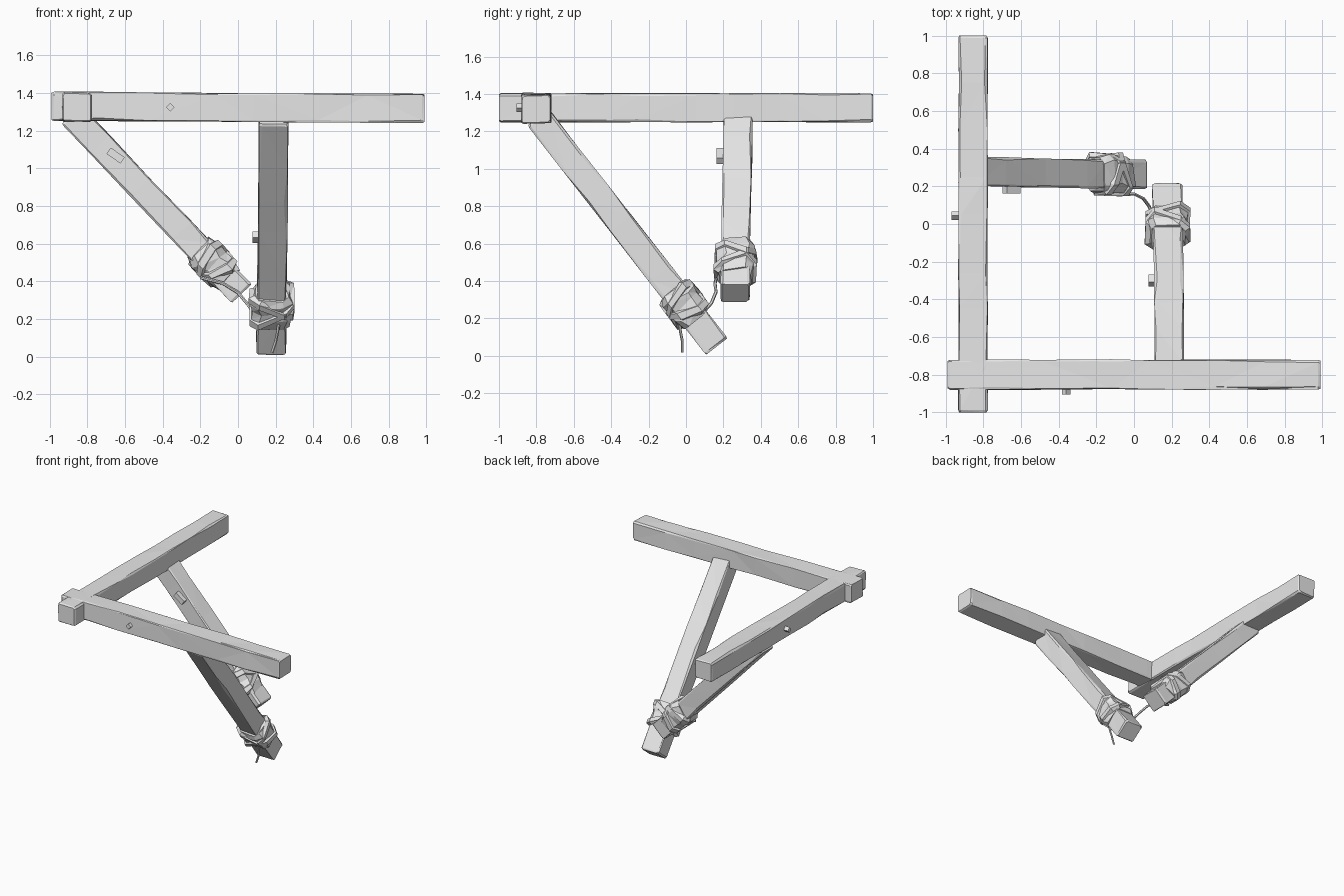
import bpy, bmesh, random
from math import cos, sin, pi, radians
from mathutils import Vector, Matrix

random.seed(7)
if "Cube" in bpy.data.objects:
    bpy.data.objects.remove(bpy.data.objects["Cube"], do_unlink=True)

grey = bpy.data.materials.new("plain_grey")
grey.use_nodes = True
grey.diffuse_color = (0.8, 0.8, 0.8, 1)
grey.node_tree.nodes["Principled BSDF"].inputs["Base Color"].default_value = (0.8, 0.8, 0.8, 1)


def jit(a):
    return random.uniform(-a, a)


def finish(name, bm):
    bmesh.ops.recalc_face_normals(bm, faces=bm.faces)
    mesh = bpy.data.meshes.new(name)
    bm.to_mesh(mesh)
    bm.free()
    mesh.materials.append(grey)
    obj = bpy.data.objects.new(name, mesh)
    bpy.context.collection.objects.link(obj)
    return obj


def loft(name, rings, closed=False):
    """Skin a list of point rings into a faceted solid."""
    bm = bmesh.new()
    loops = [[bm.verts.new(p) for p in ring] for ring in rings]
    n = len(loops[0])
    pairs = list(zip(loops, loops[1:])) + ([(loops[-1], loops[0])] if closed else [])
    for a, b in pairs:
        for i in range(n):
            j = (i + 1) % n
            bm.faces.new((a[i], a[j], b[j], b[i]))
    if not closed:
        bm.faces.new(loops[0])
        bm.faces.new(loops[-1])
    bmesh.ops.triangulate(bm, faces=bm.faces)
    return finish(name, bm)


def section(w, h, cmin, cmax, wobble):
    """Rectangle with unevenly chipped corners."""
    pts = []
    for sx, sy in ((1, 1), (-1, 1), (-1, -1), (1, -1)):
        c, d = random.uniform(cmin, cmax), random.uniform(cmin, cmax)
        pair = [(sx * w, sy * (h - c)), (sx * (w - d), sy * h)]
        pts += pair if sx * sy > 0 else pair[::-1]
    return [(a + jit(wobble), b + jit(wobble)) for a, b in pts]


def frame(start, end, side):
    axis = (end - start).normalized()
    side = Vector(side)
    return axis, side, axis.cross(side)


def beam(name, start, end, side, w, h, cuts):
    """Rough-hewn timber with irregular facets along its length."""
    start, end = Vector(start), Vector(end)
    axis, u, v = frame(start, end, side)
    length = (end - start).length
    stops = [0, 0.012] + [(i + jit(0.25)) / cuts * length for i in range(1, cuts)]
    stops += [length - 0.012, length]
    rings = []
    for t in stops:
        shrink = 0.005 if t in (0, length) else 0
        sec = section(w - shrink, h - shrink, 0.003, 0.017, 0.003)
        rings.append([start + axis * t + u * a + v * b for a, b in sec])
    return loft(name, rings)


def lashing(name, start, end, side, lo, hi, w, h):
    """Lumpy wrapped sleeve with two crossing bands."""
    start, end = Vector(start), Vector(end)
    axis, u, v = frame(start, end, side)
    rings = []
    for k, s in enumerate((0.84, 0.98, 0.94, 1.02, 0.84)):
        mid = start + axis * (lo + (hi - lo) * k / 4)
        sec = section(w * s, h * s, 0.025, 0.045, 0.006)
        rings.append([mid + u * a + v * b + axis * jit(0.015) for a, b in sec])
    loft(name, rings)
    for label, tilt in (("band_a", 0.55), ("band_b", -0.5)):
        mid = start + axis * (lo + hi) / 2
        rings = []
        for a, b in section(w, h, 0.035, 0.05, 0.004):
            half = 0.03 + jit(0.008)
            grow = 1.08 + jit(0.05)
            rings.append([mid + (u * a + v * b) * k + axis * (tilt * (a + b * 0.6) + z)
                          for k, z in ((0.85, -half), (grow, -half * 0.6),
                                       (grow, half * 0.6), (0.85, half))])
        loft(name + "_" + label, rings, closed=True)


def rope(name, points, radius):
    pts = [Vector(p) for p in points]
    rings = []
    for i, p in enumerate(pts):
        d = pts[min(i + 1, len(pts) - 1)] - pts[max(i - 1, 0)]
        u = d.orthogonal().normalized() if i == 0 else (u - d * (u.dot(d) / d.dot(d))).normalized()
        v = d.normalized().cross(u)
        rings.append([p + (u * cos(k * pi / 3) + v * sin(k * pi / 3)) * radius for k in range(6)])
    return loft(name, rings)


def peg(name, centre, size, axis, angle):
    bm = bmesh.new()
    bmesh.ops.create_cube(bm, size=1)
    bmesh.ops.scale(bm, vec=size, verts=bm.verts)
    bmesh.ops.rotate(bm, matrix=Matrix.Rotation(radians(angle), 3, axis), verts=bm.verts)
    bmesh.ops.translate(bm, vec=centre, verts=bm.verts)
    return finish(name, bm)


# Two horizontal timbers crossing at the corner
beam("front_beam", (-0.99, -0.80, 1.33), (0.99, -0.80, 1.318), (0, 1, 0), 0.079, 0.076, 7)
beam("side_beam", (-0.855, -1, 1.326), (-0.855, 1, 1.326), (1, 0, 0), 0.077, 0.077, 8)

# Sloping braces running down from each timber
side_low, side_high = (0.02, 0.262, 0.335), (-0.885, 0.28, 1.285)
front_low, front_high = (0.177, 0.165, 0.05), (0.19, -0.79, 1.275)
beam("side_brace", side_low, side_high, (0, 1, 0), 0.077, 0.071, 5)
beam("front_brace", front_low, front_high, (1, 0, 0), 0.078, 0.071, 6)

# Lashings near the feet of the braces
lashing("side_lashing", side_low, side_high, (0, 1, 0), 0.11, 0.33, 0.102, 0.092)
lashing("front_lashing", front_low, front_high, (1, 0, 0), 0.19, 0.38, 0.108, 0.098)

# Rope between the lashings and its loose tail
rope("linking_rope", [(-0.2, 0.165, 0.42), (-0.08, 0.155, 0.39), (0, 0.16, 0.34),
                      (0.05, 0.135, 0.28), (0.08, 0.095, 0.235), (0.11, 0.03, 0.2)], 0.009)
rope("loose_tail", [(0.22, -0.04, 0.2), (0.21, -0.03, 0.13),
                    (0.2, -0.02, 0.08), (0.18, -0.02, 0.02)], 0.008)

# Wooden pegs
peg("front_beam_peg", (-0.36, -0.88, 1.325), (0.032, 0.05, 0.032), 'Y', 45)
peg("side_beam_peg", (-0.94, 0.045, 1.325), (0.06, 0.032, 0.032), 'X', 45)
peg("side_brace_peg", (-0.65, 0.19, 1.068), (0.09, 0.055, 0.04), 'Y', 35)
peg("front_brace_peg", (0.105, -0.3, 0.635), (0.055, 0.05, 0.04), 'X', -35)
